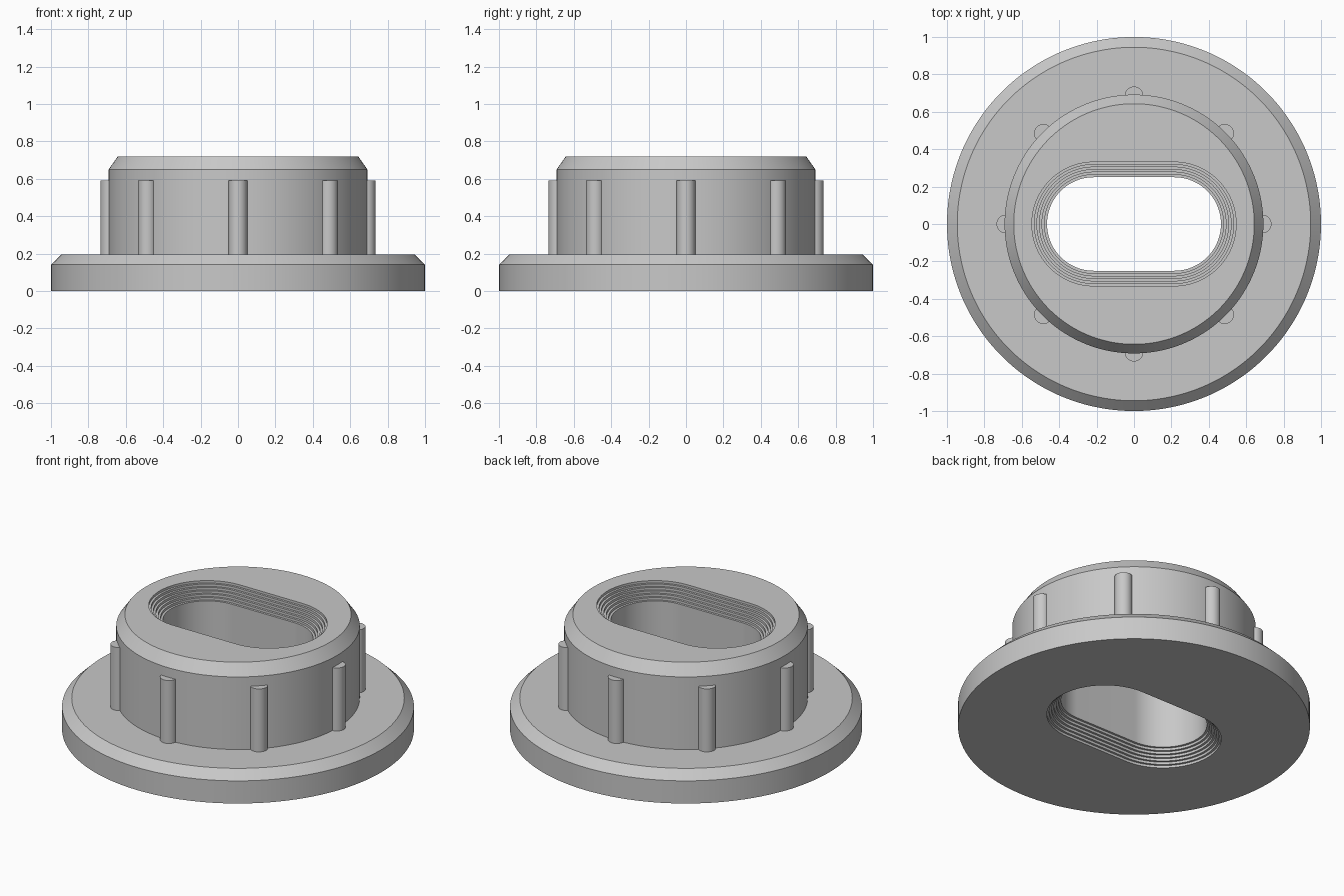
import bpy, bmesh, math
from math import pi, cos, sin

cube = bpy.data.objects.get("Cube")
if cube:
    bpy.data.objects.remove(cube, do_unlink=True)

N = 128                              # points in every ring
HEIGHT, FLANGE_TOP = 0.72, 0.195
SLOT_R, SLOT_SHIFT = 0.25, 0.215     # slot end radius and end centre
STEPS, STEP_IN, STEP_DOWN = 6, 0.0135, 0.015

grey = bpy.data.materials.new("plain grey")
grey.use_nodes = True
grey.diffuse_color = (0.58, 0.58, 0.58, 1)
grey.node_tree.nodes["Principled BSDF"].inputs["Base Color"].default_value = grey.diffuse_color


def circle(r, z):
    return [(r * cos(a), r * sin(a), z)
            for a in ((i + 0.5) * 2 * pi / N - pi / 2 for i in range(N))]


def slot(offset, z):
    """Rounded slot outline, widened by offset."""
    r, half = SLOT_R + offset, N // 2
    right = [(SLOT_SHIFT + r * cos(a), r * sin(a), z)
             for a in (i * pi / (half - 1) - pi / 2 for i in range(half))]
    return right + [(-x, -y, z) for x, y, z in right]


def finish(name, bm):
    bmesh.ops.recalc_face_normals(bm, faces=bm.faces)
    mesh = bpy.data.meshes.new(name)
    bm.to_mesh(mesh)
    bm.free()
    mesh.materials.append(grey)
    obj = bpy.data.objects.new(name, mesh)
    bpy.context.collection.objects.link(obj)
    bpy.ops.object.select_all(action='DESELECT')
    obj.select_set(True)
    bpy.context.view_layer.objects.active = obj
    bpy.ops.object.shade_smooth_by_angle(angle=math.radians(25))
    return obj


# Flanged body: outer profile going up
rings = [circle(r, z) for r, z in (
    (1, 0), (1, 0.142), (0.945, FLANGE_TOP), (0.692, FLANGE_TOP),
    (0.692, 0.65), (0.643, HEIGHT))]

# Stepped slot mouth, mirrored for the underside
mouth = []
for i in range(STEPS):
    offset = (STEPS - i) * STEP_IN
    mouth += [(offset, i * STEP_DOWN), (offset, (i + 1) * STEP_DOWN)]
mouth.append((0, STEPS * STEP_DOWN))
rings += [slot(o, HEIGHT - d) for o, d in mouth]
rings += [slot(o, d) for o, d in reversed(mouth)]

# Skin neighbouring rings, closing from the last back to the first
bm = bmesh.new()
loops = [[bm.verts.new(p) for p in ring] for ring in rings]
for a, b in zip(loops, loops[1:] + loops[:1]):
    for i in range(N):
        j = (i + 1) % N
        bm.faces.new((a[i], a[j], b[j], b[i]))
finish("flanged_body", bm)

# Eight round grip ribs around the collar
for k in range(8):
    bm = bmesh.new()
    bmesh.ops.create_cone(bm, cap_ends=True, segments=32, radius1=0.05,
                          radius2=0.05, depth=0.59 - FLANGE_TOP)
    rib = finish(f"grip_rib_{k + 1}", bm)
    a = k * pi / 4
    rib.location = (0.685 * cos(a), 0.685 * sin(a), (0.59 + FLANGE_TOP) / 2)
    rib.rotation_euler.z = a
